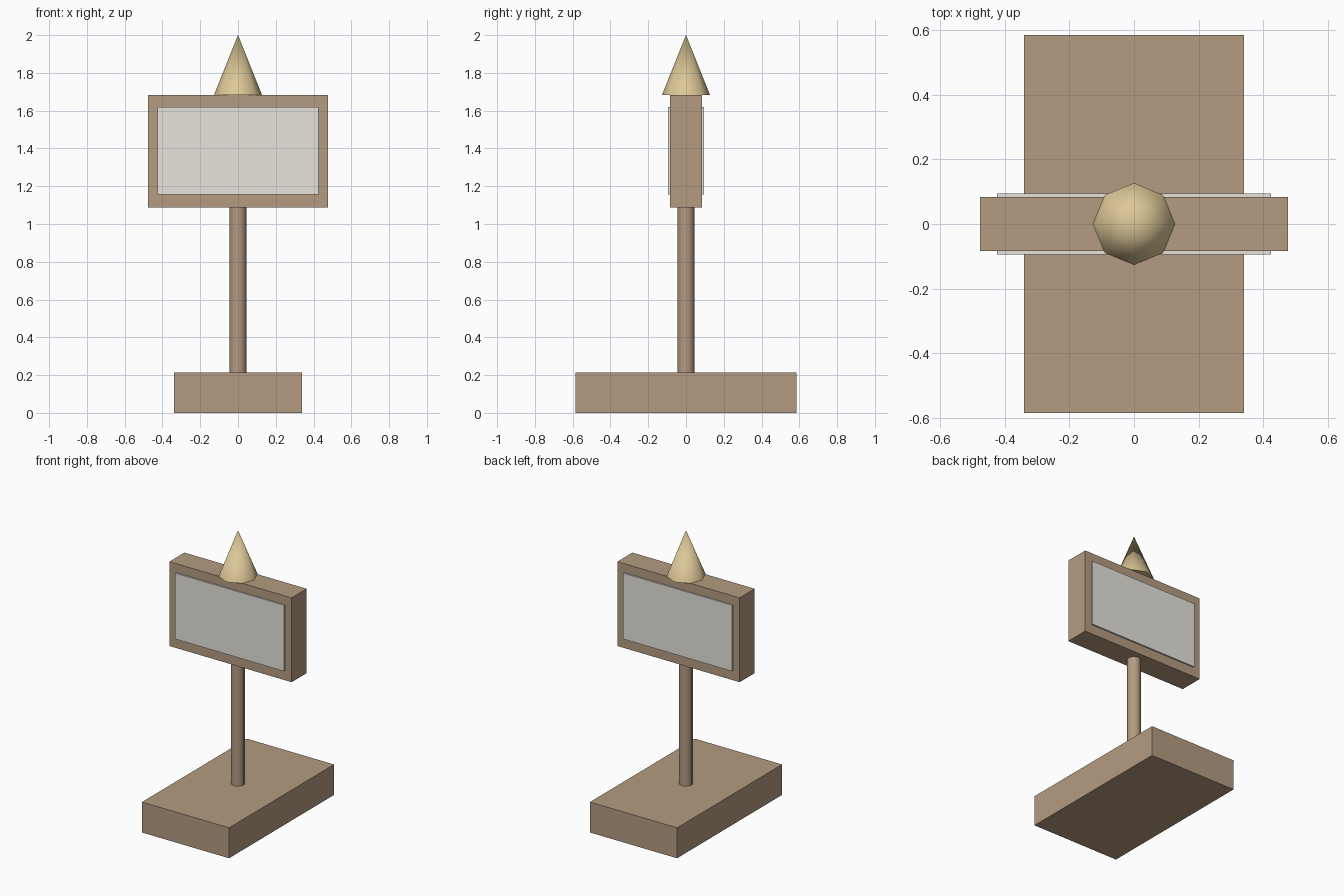
import bpy

if "Cube" in bpy.data.objects:
    bpy.data.objects.remove(bpy.data.objects["Cube"])


def material(name, rgb):
    mat = bpy.data.materials.new(name)
    mat.diffuse_color = (*rgb, 1.0)
    mat.use_nodes = True
    mat.node_tree.nodes["Principled BSDF"].inputs["Base Color"].default_value = mat.diffuse_color
    return mat


wood = material("wood", (0.46, 0.33, 0.22))
paper = material("sign_face", (0.80, 0.78, 0.72))
brass = material("brass", (0.72, 0.57, 0.31))


def finish(name, mat):
    obj = bpy.context.object
    obj.name = name
    obj.data.materials.append(mat)
    return obj


def box(name, size, centre, mat):
    bpy.ops.mesh.primitive_cube_add(size=1, location=centre)
    bpy.context.object.scale = size
    bpy.ops.object.transform_apply(location=False, rotation=False, scale=True)
    return finish(name, mat)


# Heavy rectangular base
box("base", (0.68, 1.17, 0.215), (0, 0, 0.1075), wood)

# Slim post from base to sign board
bpy.ops.mesh.primitive_cylinder_add(vertices=8, radius=0.046, depth=0.895,
                                    location=(0, 0, 0.6525))
finish("post", wood)
bpy.ops.object.shade_smooth_by_angle(angle=0.9)

# Sign board with a thin raised panel on each face
box("sign_board", (0.955, 0.168, 0.595), (0, 0, 1.3855), wood)
for side, label in ((-1, "front"), (1, "back")):
    box(label + "_panel", (0.85, 0.014, 0.465), (0, side * 0.087, 1.3875), paper)

# Eight-sided pointed finial
bpy.ops.mesh.primitive_cone_add(vertices=8, radius1=0.127, radius2=0, depth=0.317,
                                location=(0, 0, 1.8415))
finish("finial", brass)
bpy.ops.object.shade_smooth_by_angle(angle=0.9)
